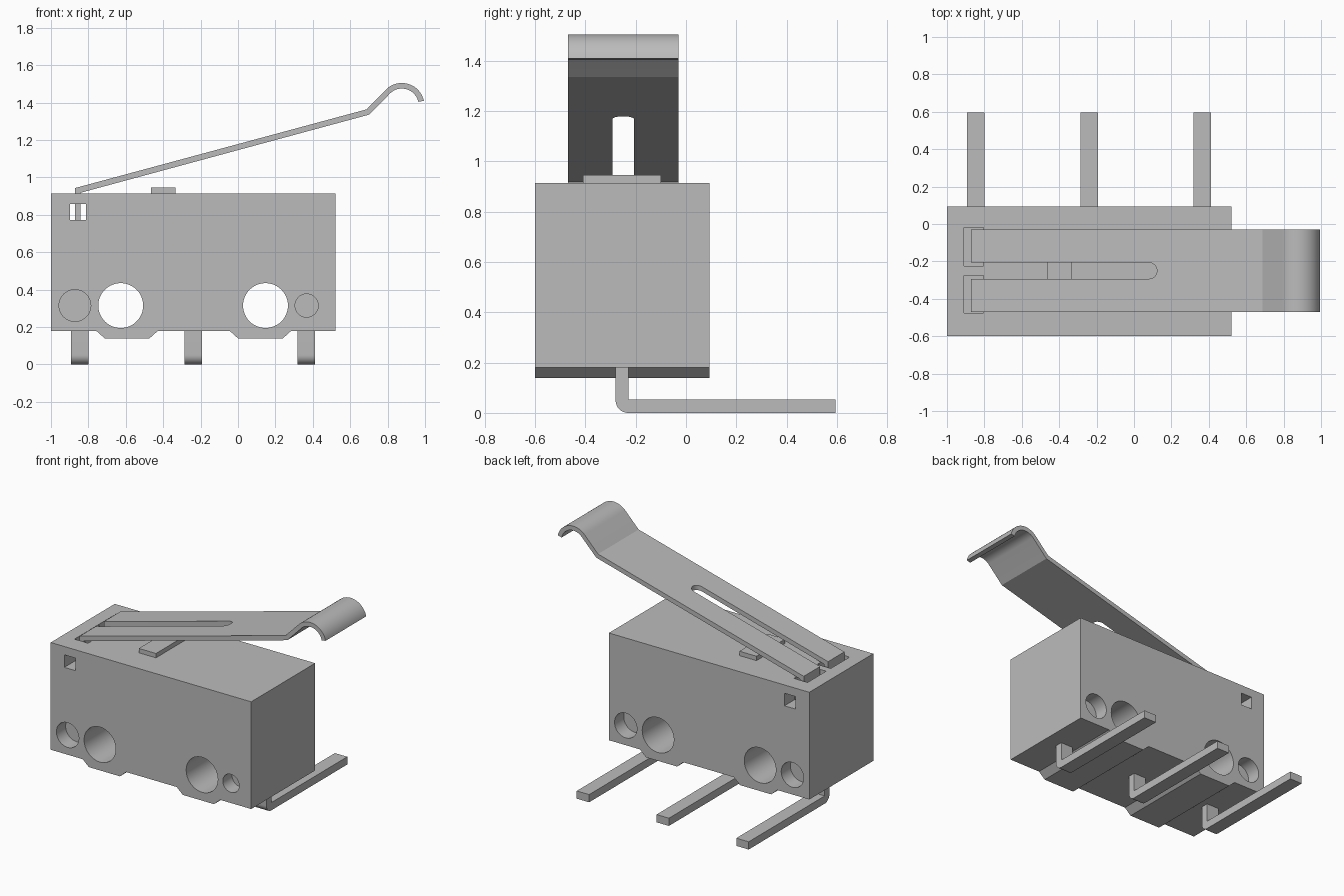
import bpy, bmesh, math

if "Cube" in bpy.data.objects:
    bpy.data.objects.remove(bpy.data.objects["Cube"], do_unlink=True)

GREY = (0.50, 0.50, 0.50, 1.0)
grey = bpy.data.materials.new("plain grey")
grey.use_nodes = True
grey.diffuse_color = GREY
grey.node_tree.nodes["Principled BSDF"].inputs["Base Color"].default_value = GREY


def prism(name, points, axis, low, high):
    """Extrude a 2D outline along one axis."""
    place = {"x": lambda a, b: (low, a, b),
             "y": lambda a, b: (a, low, b),
             "z": lambda a, b: (a, b, low)}[axis]
    shift = [high - low if axis == k else 0 for k in "xyz"]
    bm = bmesh.new()
    face = bm.faces.new([bm.verts.new(place(a, b)) for a, b in points])
    moved = bmesh.ops.extrude_face_region(bm, geom=[face])["geom"]
    bmesh.ops.translate(bm, vec=shift,
                        verts=[v for v in moved if isinstance(v, bmesh.types.BMVert)])
    bmesh.ops.recalc_face_normals(bm, faces=bm.faces)
    mesh = bpy.data.meshes.new(name)
    bm.to_mesh(mesh)
    bm.free()
    mesh.materials.append(grey)
    obj = bpy.data.objects.new(name, mesh)
    bpy.context.collection.objects.link(obj)
    return obj


def arc(cx, cy, r, start, end, steps):
    angles = [math.radians(start + (end - start) * i / steps) for i in range(steps + 1)]
    return [(cx + r * math.cos(t), cy + r * math.sin(t)) for t in angles]


def rect(a0, a1, b0, b1):
    return [(a0, b0), (a1, b0), (a1, b1), (a0, b1)]


def activate(obj):
    bpy.ops.object.select_all(action="DESELECT")
    obj.select_set(True)
    bpy.context.view_layer.objects.active = obj


def cut(obj, cutter):
    cutter.hide_render = True
    mod = obj.modifiers.new("cut", "BOOLEAN")
    mod.operation, mod.solver, mod.object = "DIFFERENCE", "EXACT", cutter
    activate(obj)
    bpy.ops.object.modifier_apply(modifier=mod.name)
    bpy.data.objects.remove(cutter, do_unlink=True)


def smooth(obj):
    activate(obj)
    bpy.ops.object.shade_smooth_by_angle(angle=math.radians(30))


# Housing with two feet along the bottom
FRONT, BACK, BASE, TOP = -0.60, 0.093, 0.18, 0.915
outline = [(-1, TOP), (-1, BASE)]
for x in (-0.593, 0.12):
    outline += [(x - 0.165, BASE), (x - 0.118, 0.138), (x + 0.118, 0.138), (x + 0.165, BASE)]
outline += [(0.52, BASE), (0.52, TOP)]
housing = prism("housing", outline, "y", FRONT, BACK)

# Mounting holes right through, then shallow round recesses on both sides
HOLE_Z, DEPTH = 0.315, 0.1
holes = [(-0.627, 0.12, FRONT - 0.1, BACK + 0.1), (0.147, 0.12, FRONT - 0.1, BACK + 0.1),
         (-0.872, 0.085, FRONT - 0.1, FRONT + DEPTH), (0.367, 0.062, FRONT - 0.1, FRONT + DEPTH),
         (-0.872, 0.085, BACK - DEPTH, BACK + 0.1), (0.392, 0.085, BACK - DEPTH, BACK + 0.1)]
for x, r, y0, y1 in holes:
    cut(housing, prism("hole_cutter", arc(x, HOLE_Z, r, 0, 352.5, 47), "y", y0, y1))

# Lever pocket in the top and the small window through the sides
cut(housing, prism("pocket_cutter", rect(-0.908, -0.805, -0.475, -0.02), "z", 0.76, 1.1))
cut(housing, prism("window_cutter", rect(-0.897, -0.812, 0.772, 0.858), "y", -0.8, 0.3))
smooth(housing)

# Rib bridging the pocket between the lever legs
prism("pocket_rib", rect(-0.91, -0.80, -0.275, -0.225), "z", 0.862, 0.913)

# Plunger under the lever
prism("plunger", rect(-0.465, -0.335, -0.41, -0.10), "z", 0.85, 0.945)

# Bent sheet lever: hooked legs, long slope, kink and curled tip
profile = [(-0.872, 0.762), (-0.872, 0.943), (0.688, 1.364)]
profile += arc(0.876, 1.385, 0.12, 135, 12, 20)
profile += arc(0.876, 1.385, 0.09, 12, 135, 20)
profile += [(0.702, 1.336), (-0.842, 0.918), (-0.842, 0.762)]
lever = prism("lever", profile, "y", -0.47, -0.03)
slot = [(-1.1, -0.293)] + arc(0.08, -0.25, 0.043, -90, 90, 16) + [(-1.1, -0.207)]
cut(lever, prism("slot_cutter", slot, "z", 0.6, 1.6))
smooth(lever)

# Three terminals bent towards the back
pin = [(-0.28, 0.25)] + arc(-0.23, 0.05, 0.05, 180, 270, 8)
pin += [(0.595, 0), (0.595, 0.053), (-0.228, 0.053), (-0.228, 0.25)]
for label, x in (("right", -0.845), ("middle", -0.24), ("left", 0.365)):
    smooth(prism("terminal_" + label, pin, "x", x - 0.047, x + 0.047))
